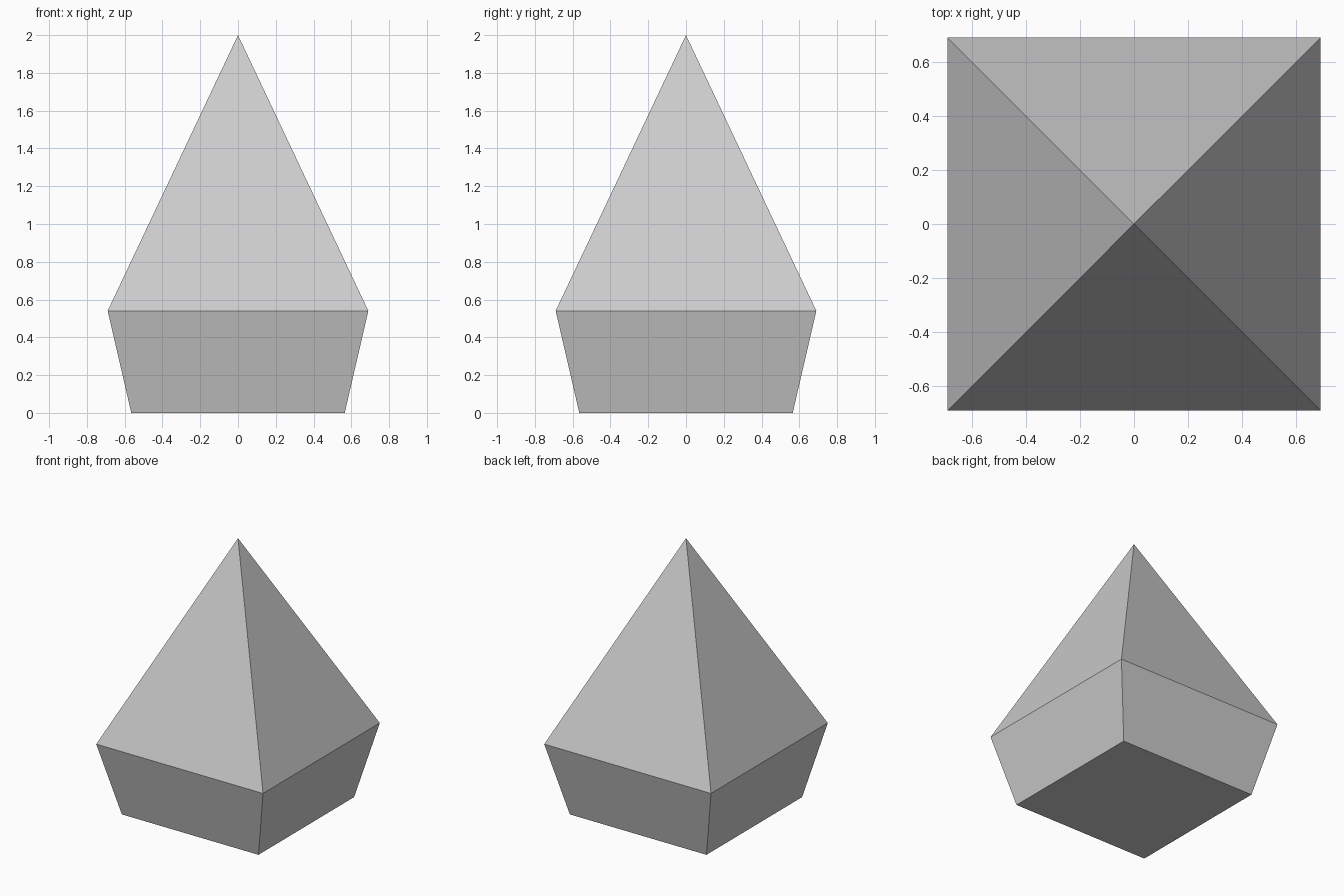
import bpy, bmesh

if "Cube" in bpy.data.objects:
    bpy.data.objects.remove(bpy.data.objects["Cube"])

# Square cross-sections as (half width, height), closing to a point at the top
SECTIONS = [(0.565, 0.0), (0.69, 0.54)]
APEX_Z = 2.0


def square_ring(bm, half, z):
    corners = ((-1, -1), (1, -1), (1, 1), (-1, 1))
    return [bm.verts.new((x * half, y * half, z)) for x, y in corners]


bm = bmesh.new()
lower, upper = [square_ring(bm, half, z) for half, z in SECTIONS]
apex = bm.verts.new((0, 0, APEX_Z))

# Flat underside
bm.faces.new(lower[::-1])

# Flared base walls and pyramid faces
for i in range(4):
    j = (i + 1) % 4
    bm.faces.new((lower[i], lower[j], upper[j], upper[i]))
    bm.faces.new((upper[i], upper[j], apex))

bmesh.ops.recalc_face_normals(bm, faces=bm.faces)
mesh = bpy.data.meshes.new("pointed_spike")
bm.to_mesh(mesh)
bm.free()
bpy.context.collection.objects.link(bpy.data.objects.new("pointed_spike", mesh))
